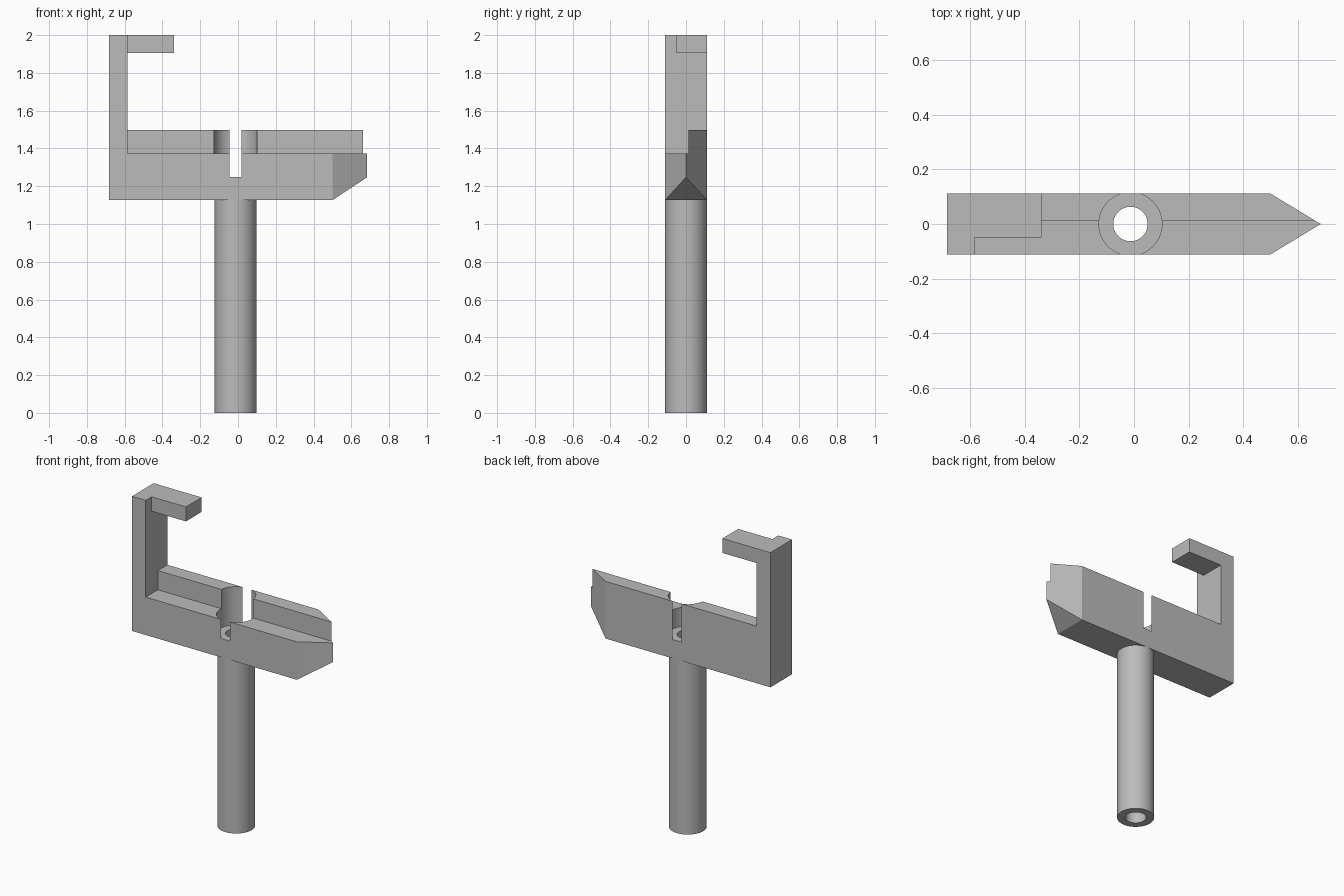
import bpy
import bmesh
from math import radians, sin, cos, tau
from mathutils import Vector

cube = bpy.data.objects.get("Cube")
if cube:
    bpy.data.objects.remove(cube, do_unlink=True)

HALF = 0.111          # half depth of the bar
LEFT, TIP = -0.684, 0.684
TAPER = 0.5           # where the point begins
BOTTOM, LEDGE, RIDGE, TOP = 1.126, 1.372, 1.497, 2.0
FLOOR = 1.248         # floor of the round socket
AXIS = -0.013         # x of the tube axis
RIDGE_Y = 0.013

grey = bpy.data.materials.new("plain grey")
grey.use_nodes = True
grey.diffuse_color = (0.5, 0.5, 0.5, 1)
grey.node_tree.nodes["Principled BSDF"].inputs["Base Color"].default_value = (0.5, 0.5, 0.5, 1)


def prism(name, outline, z0, z1, slope=None):
    """Extrude a plan outline upward; slope is an optional (point, normal) cut."""
    bm = bmesh.new()
    face = bm.faces.new([bm.verts.new((x, y, z0)) for x, y in outline])
    up = bmesh.ops.extrude_face_region(bm, geom=[face])["geom"]
    bmesh.ops.translate(bm, vec=(0, 0, z1 - z0),
                        verts=[v for v in up if isinstance(v, bmesh.types.BMVert)])
    if slope:
        geom = bm.verts[:] + bm.edges[:] + bm.faces[:]
        bmesh.ops.bisect_plane(bm, geom=geom, dist=1e-6, plane_co=slope[0],
                               plane_no=slope[1], clear_outer=True)
        bmesh.ops.holes_fill(bm, edges=[e for e in bm.edges if e.is_boundary])
    bmesh.ops.recalc_face_normals(bm, faces=bm.faces[:])
    mesh = bpy.data.meshes.new(name)
    bm.to_mesh(mesh)
    bm.free()
    mesh.materials.append(grey)
    obj = bpy.data.objects.new(name, mesh)
    bpy.context.collection.objects.link(obj)
    return obj


def box(name, x0, x1, y0, y1, z0, z1):
    return prism(name, [(x0, y0), (x1, y0), (x1, y1), (x0, y1)], z0, z1)


def cylinder(name, radius, z0, z1, sides=96):
    ring = [(AXIS + radius * cos(tau * i / sides), radius * sin(tau * i / sides))
            for i in range(sides)]
    return prism(name, ring, z0, z1)


def combine(obj, other, operation):
    """Boolean another part into obj and discard it."""
    mod = obj.modifiers.new("combine", "BOOLEAN")
    mod.operation, mod.solver, mod.object = operation, "EXACT", other
    bpy.context.view_layer.objects.active = obj
    bpy.ops.object.modifier_apply(modifier=mod.name)
    bpy.data.objects.remove(other, do_unlink=True)


def finish(obj):
    """Merge coplanar faces and smooth only the round walls."""
    bm = bmesh.new()
    bm.from_mesh(obj.data)
    bmesh.ops.remove_doubles(bm, verts=bm.verts[:], dist=1e-5)
    bmesh.ops.dissolve_limit(bm, angle_limit=radians(1), verts=bm.verts[:], edges=bm.edges[:])
    bm.to_mesh(obj.data)
    bm.free()
    bpy.ops.object.select_all(action="DESELECT")
    obj.select_set(True)
    bpy.context.view_layer.objects.active = obj
    bpy.ops.object.shade_smooth_by_angle(angle=radians(20))


# Pointed bar with an underside that rises toward the tip
rise = Vector((TIP - TAPER, 0, FLOOR - BOTTOM))
bar = prism("pointed_bar",
            [(LEFT, -HALF), (TAPER, -HALF), (TIP, 0), (TAPER, HALF), (LEFT, HALF)],
            BOTTOM, LEDGE, ((TAPER, 0, BOTTOM), (rise.z, 0, -rise.x)))

# Raised rear ridge, following the point
ridge_end = TIP - (TIP - TAPER) * RIDGE_Y / HALF
ridge = prism("rear_ridge",
              [(LEFT + 0.05, RIDGE_Y), (ridge_end, RIDGE_Y), (TAPER, HALF), (LEFT + 0.05, HALF)],
              LEDGE - 0.05, RIDGE)

# Upright post and the hook at its top
post = box("upright_post", LEFT, -0.585, -HALF, HALF, BOTTOM, TOP)
hook = box("top_hook", LEFT + 0.05, -0.339, -0.05, HALF, 1.906, TOP)
for part in (ridge, post, hook):
    combine(bar, part, "UNION")

# Round socket, slightly wider than the bar so it opens both sides, and the bore
combine(bar, cylinder("socket_cutter", 0.1155, FLOOR, RIDGE + 0.1), "DIFFERENCE")
combine(bar, cylinder("bore_cutter", 0.063, BOTTOM - 0.1, RIDGE), "DIFFERENCE")
finish(bar)

# Hollow tube below the bar
tube = cylinder("hollow_tube", HALF, 0, BOTTOM)
combine(tube, cylinder("tube_cutter", 0.063, -0.1, BOTTOM + 0.1), "DIFFERENCE")
finish(tube)
